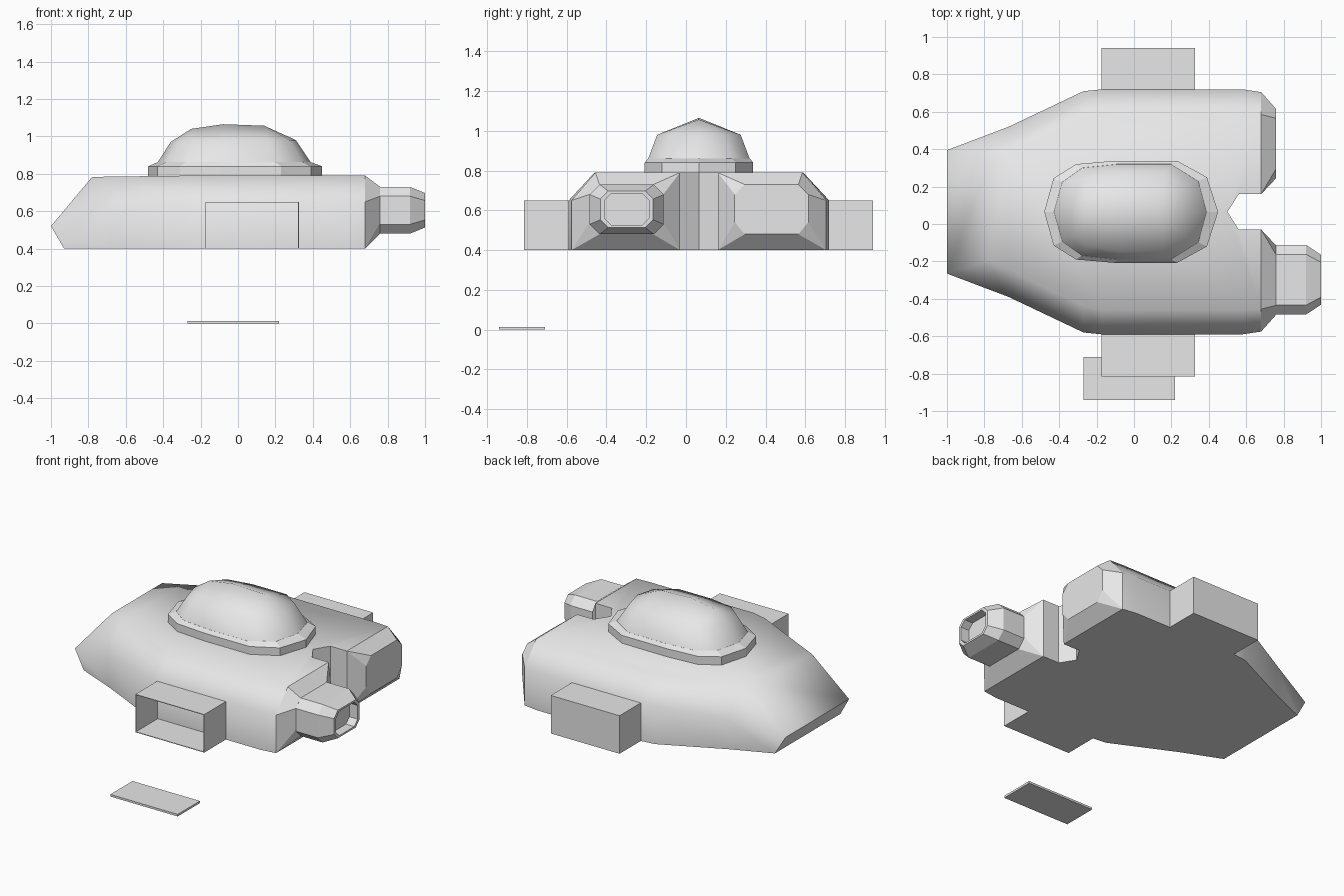
import bpy, bmesh, math

if "Cube" in bpy.data.objects:
    bpy.data.objects.remove(bpy.data.objects["Cube"])

YC = 0.065  # centre line of the craft

grey = bpy.data.materials.new("hull_grey")
grey.diffuse_color = (0.8, 0.8, 0.8, 1)
grey.use_nodes = True
grey.node_tree.nodes["Principled BSDF"].inputs["Base Color"].default_value = grey.diffuse_color


def finish(name, bm, smooth=0):
    bmesh.ops.remove_doubles(bm, verts=bm.verts, dist=0.0005)
    bmesh.ops.recalc_face_normals(bm, faces=bm.faces)
    me = bpy.data.meshes.new(name)
    bm.to_mesh(me)
    bm.free()
    me.materials.append(grey)
    ob = bpy.data.objects.new(name, me)
    bpy.context.collection.objects.link(ob)
    if smooth:
        bpy.ops.object.select_all(action='DESELECT')
        bpy.context.view_layer.objects.active = ob
        ob.select_set(True)
        bpy.ops.object.shade_smooth_by_angle(angle=math.radians(smooth))
    return ob


def loft(name, rings, smooth=0, caps=(True, True), skip=None):
    """Join closed rings of equal length, with optional end caps."""
    bm = bmesh.new()
    rows = [[bm.verts.new(p) for p in r] for r in rings]
    n = len(rows[0])
    for a, b in zip(rows, rows[1:]):
        for i in range(n):
            j = (i + 1) % n
            quad = (a[i], a[j], b[j], b[i])
            if not (skip and skip(quad)):
                bm.faces.new(quad)
    for cap, row in zip(caps, (rows[0], rows[-1])):
        if cap:
            bm.faces.new(row)
    return finish(name, bm, smooth)


def mirrored(half):
    """Full ring from (x, half width, z) points on one side."""
    return ([(x, YC + w, z) for x, w, z in half]
            + [(x, YC - w, z) for x, w, z in reversed(half)])


def box(name, lo, hi, open_sides=False):
    bm = bmesh.new()
    bmesh.ops.create_cube(bm, size=1)
    for v in bm.verts:
        v.co = [lo[k] if v.co[k] < 0 else hi[k] for k in range(3)]
    if open_sides:
        bm.normal_update()
        bmesh.ops.delete(bm, geom=[f for f in bm.faces if abs(f.normal.y) > 0.9],
                         context='FACES')
    return finish(name, bm)


# Hull with a chamfered top, wedge nose and rear notch
def tail(z):
    return [(0.68, 0.095, z), (0.56, 0.095, z), (0.50, 0, z)]


bottom = [(-0.93, 0.34, 0.4), (-0.67, 0.45, 0.4), (-0.27, 0.642, 0.4),
          (-0.17, 0.655, 0.4), (0.58, 0.655, 0.4), (0.68, 0.64, 0.4)] + tail(0.4)
middle = [(-1.0, 0.33, 0.52), (-0.67, 0.455, 0.60), (-0.27, 0.645, 0.65),
          (-0.17, 0.655, 0.65), (0.58, 0.655, 0.65), (0.68, 0.64, 0.65)] + tail(0.65)
top = [(-0.78, 0.26, 0.783), (-0.67, 0.31, 0.785), (-0.27, 0.50, 0.79),
       (-0.17, 0.525, 0.79), (0.58, 0.525, 0.79), (0.68, 0.52, 0.79)] + tail(0.79)
loft("hull", [mirrored(r) for r in (bottom, middle, top)], 52,
     skip=lambda q: all(abs(v.co.x - 0.68) < 0.001 for v in q))

# Tapered ends of the two rear pods
base = [(0.095, 0.4), (0.095, 0.79), (0.095, 0.79), (0.52, 0.79),
        (0.64, 0.65), (0.64, 0.4), (0.64, 0.4), (0.095, 0.4)]
end = [(0.18, 0.54), (0.18, 0.68), (0.23, 0.73), (0.50, 0.73),
       (0.55, 0.68), (0.55, 0.54), (0.50, 0.48), (0.23, 0.48)]
for side, s in (("left", 1), ("right", -1)):
    loft(side + "_pod_end", [[(x, YC + s * w, z) for w, z in r]
                             for x, r in ((0.68, base), (0.76, end))],
         caps=(False, True))


# Single exhaust nozzle with a recessed mouth
def octagon(x, hy, hz, c):
    pts = [(hy, hz - c), (hy - c, hz), (c - hy, hz), (-hy, hz - c),
           (-hy, c - hz), (c - hy, -hz), (hy - c, -hz), (hy, c - hz)]
    return [(x, -0.298 + y, 0.605 + z) for y, z in pts]


loft("exhaust_nozzle", [octagon(0.76, 0.186, 0.125, 0.05),
                        octagon(0.92, 0.186, 0.125, 0.05),
                        octagon(1.0, 0.133, 0.092, 0.04),
                        octagon(1.0, 0.112, 0.08, 0.035),
                        octagon(0.94, 0.112, 0.08, 0.035)], caps=(False, True))

# Canopy collar
plan = [(-0.48, 0), (-0.43, 0.18), (-0.31, 0.255), (-0.10, 0.273),
        (0.23, 0.273), (0.39, 0.185), (0.45, 0)]
foot = [(-0.43, 0), (-0.385, 0.16), (-0.28, 0.235), (-0.09, 0.255),
        (0.20, 0.255), (0.345, 0.165), (0.39, 0)]
loft("canopy_collar", [mirrored([(x, w, z) for x, w in p])
                       for p, z in ((plan, 0.785), (plan, 0.84), (foot, 0.862))])

# Canopy dome rising to a ridge
shoulder = [(-0.36, 0, 0.97), (-0.325, 0.125, 0.97), (-0.25, 0.18, 0.98),
            (-0.085, 0.21, 0.98), (0.16, 0.21, 0.98), (0.275, 0.13, 0.98),
            (0.31, 0, 0.98)]
ridge = [(-0.25, 0, 1.04)] * 3 + [(-0.08, 0, 1.065)] + [(0.14, 0, 1.057)] * 3
loft("canopy_dome", [mirrored([(x, w, 0.86) for x, w in foot]),
                     mirrored(shoulder), mirrored(ridge)], 60, caps=(False, False))

# Side bays: one closed, one open with its hatch lying on the ground
box("closed_side_bay", (-0.175, 0.71, 0.4), (0.325, 0.94, 0.65))
bay = box("open_side_bay", (-0.175, -0.815, 0.4), (0.325, -0.585, 0.65), True)
shell = bay.modifiers.new("wall_thickness", 'SOLIDIFY')
shell.thickness = 0.006
box("fallen_hatch", (-0.27, -0.94, 0), (0.22, -0.71, 0.014))
